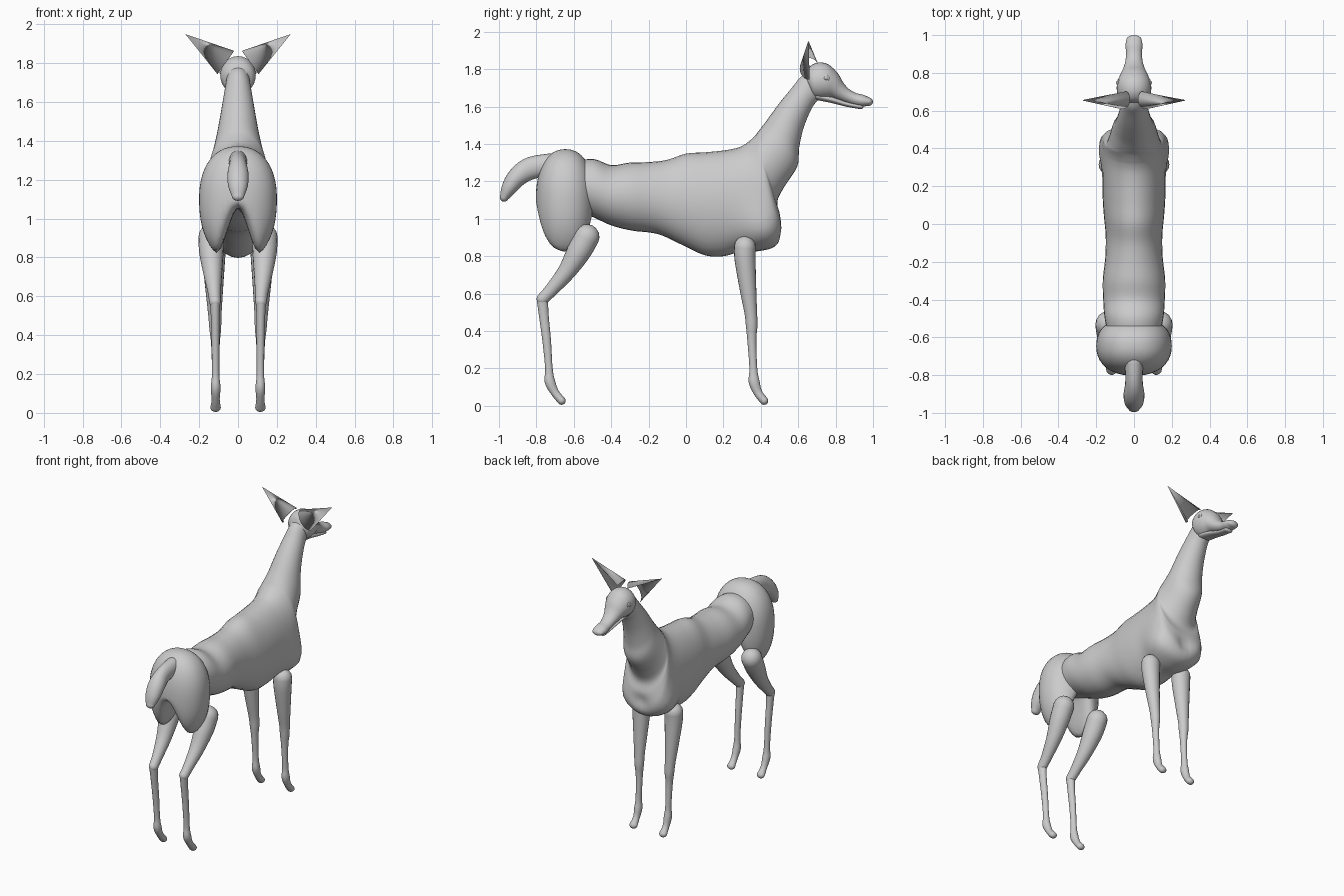
import bpy, bmesh, math
from mathutils import Vector, Matrix

old = bpy.data.objects.get("Cube")
if old:
    bpy.data.objects.remove(old, do_unlink=True)

grey = bpy.data.materials.new("plain grey")
grey.use_nodes = True
colour = (0.6, 0.6, 0.6, 1)
grey.diffuse_color = colour
grey.node_tree.nodes["Principled BSDF"].inputs["Base Color"].default_value = colour

SIDE = Vector((1, 0, 0))


def finish(name, bm):
    mesh = bpy.data.meshes.new(name)
    bmesh.ops.recalc_face_normals(bm, faces=bm.faces)
    bm.to_mesh(mesh)
    bm.free()
    mesh.materials.append(grey)
    for p in mesh.polygons:
        p.use_smooth = True
    ob = bpy.data.objects.new(name, mesh)
    bpy.context.collection.objects.link(ob)
    return ob


def spline(rows, steps=5):
    """Smooth rows of numbers with a Catmull-Rom curve."""
    padded = [rows[0]] + rows + [rows[-1]]
    out = []
    for quad in zip(padded, padded[1:], padded[2:], padded[3:]):
        for i in range(steps):
            t = i / steps
            out.append([b + (c - a) * t / 2 + (a - 2.5 * b + 2 * c - d / 2) * t * t
                        + (1.5 * b - a / 2 - 1.5 * c + d / 2) * t ** 3
                        for a, b, c, d in zip(*quad)])
    return out + [list(rows[-1])]


def loft(bm, frames, sides):
    """Skin a row of (centre, up vector, half width) rings and dome both ends."""
    def dome(frame, sign):
        m, up, w = frame
        out = up.cross(SIDE).normalized() * sign * min(w, up.length)
        return [(m + out * math.sin(a), up * math.cos(a), w * math.cos(a))
                for a in (0.4, 0.8, 1.2, 1.5)]

    frames = dome(frames[0], -1)[::-1] + frames + dome(frames[-1], 1)
    rings = []
    for m, up, w in frames:
        angles = [math.tau * k / sides for k in range(sides)]
        rings.append([bm.verts.new(m + SIDE * w * math.cos(a) + up * math.sin(a)) for a in angles])
    for r, s in zip(rings, rings[1:]):
        for k in range(sides):
            n = (k + 1) % sides
            bm.faces.new((r[k], r[n], s[n], s[k]))
    bm.faces.new(rings[0])
    bm.faces.new(rings[-1])


def outline(bm, stations, sides=32):
    """Loft between upper and lower outline points: (y, z, y, z, half width)."""
    frames = []
    for y1, z1, y2, z2, w in spline(stations):
        high, low = Vector((0, y1, z1)), Vector((0, y2, z2))
        frames.append(((high + low) / 2, (high - low) / 2, w))
    loft(bm, frames, sides)


def tube(bm, stations, sides=20):
    """Loft along centre points: (x, y, z, half width, half depth)."""
    path = spline(stations)
    mids = [Vector(p[:3]) for p in path]
    frames = []
    for i, p in enumerate(path):
        along = mids[min(i + 1, len(mids) - 1)] - mids[max(i - 1, 0)]
        frames.append((mids[i], SIDE.cross(along).normalized() * p[4], p[3]))
    loft(bm, frames, sides)


def ball(bm, centre, radii):
    made = bmesh.ops.create_uvsphere(bm, u_segments=40, v_segments=28, radius=1,
                                     matrix=Matrix.Translation(centre) @ Matrix.Diagonal((*radii, 1)))
    return made["verts"]


def pull(bm, centre, move, reach):
    """Swell the skin softly around a point."""
    for v in bm.verts:
        v.co += Vector(move) * math.exp(-((v.co - Vector(centre)).length / reach) ** 2)


# Barrel, chest and neck
bm = bmesh.new()
outline(bm, [
    (-.62, 1.30, -.60, 1.05, .13), (-.50, 1.32, -.50, 1.01, .155), (-.40, 1.287, -.40, .965, .163),
    (-.30, 1.30, -.29, .937, .165), (-.20, 1.303, -.15, .918, .152), (-.10, 1.315, -.02, .86, .15),
    (0, 1.348, .10, .805, .16), (.10, 1.355, .20, .80, .166), (.20, 1.365, .29, .825, .166),
    (.27, 1.378, .38, .83, .166), (.31, 1.395, .47, .855, .165), (.335, 1.413, .512, .92, .162),
    (.355, 1.43, .505, 1.01, .155), (.37, 1.445, .487, 1.09, .145), (.385, 1.465, .525, 1.17, .132),
    (.42, 1.51, .595, 1.28, .115), (.46, 1.565, .605, 1.38, .10), (.51, 1.632, .63, 1.49, .085),
    (.57, 1.705, .675, 1.595, .07), (.61, 1.755, .71, 1.64, .062), (.65, 1.78, .73, 1.68, .058)])
for s in (-1, 1):
    pull(bm, (s * .13, .41, .93), (s * .05, .01, -.01), .13)
pull(bm, (0, .51, .95), (0, -.03, 0), .05)
finish("body", bm)

# Head, tapering from the skull to the muzzle
bm = bmesh.new()
outline(bm, [
    (.64, 1.77, .655, 1.70, .05), (.66, 1.812, .68, 1.65, .08), (.705, 1.835, .71, 1.64, .091),
    (.76, 1.826, .745, 1.642, .088), (.81, 1.78, .775, 1.645, .072), (.84, 1.73, .805, 1.637, .057),
    (.87, 1.695, .85, 1.622, .046), (.91, 1.672, .895, 1.608, .042), (.95, 1.662, .94, 1.60, .045),
    (.982, 1.648, .972, 1.604, .04)], 28)
finish("head", bm)
bm = bmesh.new()
tube(bm, [(0, .70, 1.655, .05, .02), (0, .78, 1.637, .042, .018), (0, .86, 1.613, .032, .014),
          (0, .935, 1.60, .03, .014)])
finish("lower_jaw", bm)

# Hindquarters: a rounded rump with two hanging thighs
bm = bmesh.new()
for v in ball(bm, (0, 0, 0), (1, 1, 1)):
    p = v.co / sum(abs(c) ** 2.25 for c in v.co) ** (1 / 2.25)
    t = min(abs(p.x) / .6, 1)
    drop = .05 + .27 * t * t * (3 - 2 * t)
    v.co = (p.x * .2, -.645 + p.y * .158, 1.10 + p.z * (.272 if p.z > 0 else drop))
finish("hindquarters", bm)

# Tail
bm = bmesh.new()
tube(bm, [(0, -.72, 1.29, .05, .06), (0, -.83, 1.27, .046, .06), (0, -.90, 1.225, .055, .053),
          (0, -.945, 1.165, .05, .042), (0, -.972, 1.115, .032, .024)])
finish("tail", bm)

for s, label in ((1, "left"), (-1, "right")):
    # Hind leg: thigh to hock, then hock to hoof
    bm = bmesh.new()
    tube(bm, [(s * .138, -.53, .905, .066, .068), (s * .137, -.575, .82, .062, .064),
              (s * .13, -.64, .715, .048, .048), (s * .122, -.72, .62, .034, .036),
              (s * .118, -.768, .57, .03, .032)])
    tube(bm, [(s * .118, -.768, .57, .026, .03), (s * .117, -.76, .48, .022, .026),
              (s * .116, -.745, .35, .02, .023), (s * .115, -.733, .2, .019, .02),
              (s * .115, -.728, .13, .025, .028), (s * .115, -.70, .07, .021, .022),
              (s * .115, -.665, .027, .027, .022)])
    finish(label + "_hind_leg", bm)

    # Front leg
    bm = bmesh.new()
    tube(bm, [(s * .125, .315, .85, .062, .058), (s * .125, .316, .78, .058, .056),
              (s * .122, .332, .62, .044, .044), (s * .119, .346, .50, .034, .034),
              (s * .117, .351, .43, .03, .031), (s * .116, .352, .35, .022, .024),
              (s * .115, .36, .2, .019, .021), (s * .115, .364, .13, .025, .029),
              (s * .115, .385, .07, .021, .023), (s * .115, .418, .027, .027, .022)])
    finish(label + "_front_leg", bm)

    # Ear: a thin rolled cone, open towards the face
    bm = bmesh.new()
    tip = bm.verts.new((s * .27, .655, 1.948))
    rim = []
    for i in range(17):
        a = math.radians(55 - 235 * i / 16)
        u, v = .072 * math.cos(a), .05 * math.sin(a)
        rim.append(bm.verts.new((s * (.063 - .58 * u), .66 + v, 1.803 + .81 * u)))
    for a, b in zip(rim, rim[1:]):
        bm.faces.new((a, b, tip))
    ear = finish(label + "_ear", bm)
    wall = ear.modifiers.new("thickness", "SOLIDIFY")
    wall.thickness = .004
    wall.offset = 0

    # Eye: ball set in a flat lid
    bm = bmesh.new()
    ball(bm, (s * .082, .748, 1.752), (.008, .019, .018))
    ball(bm, (s * .084, .748, 1.752), (.011, .011, .011))
    finish(label + "_eye", bm)
